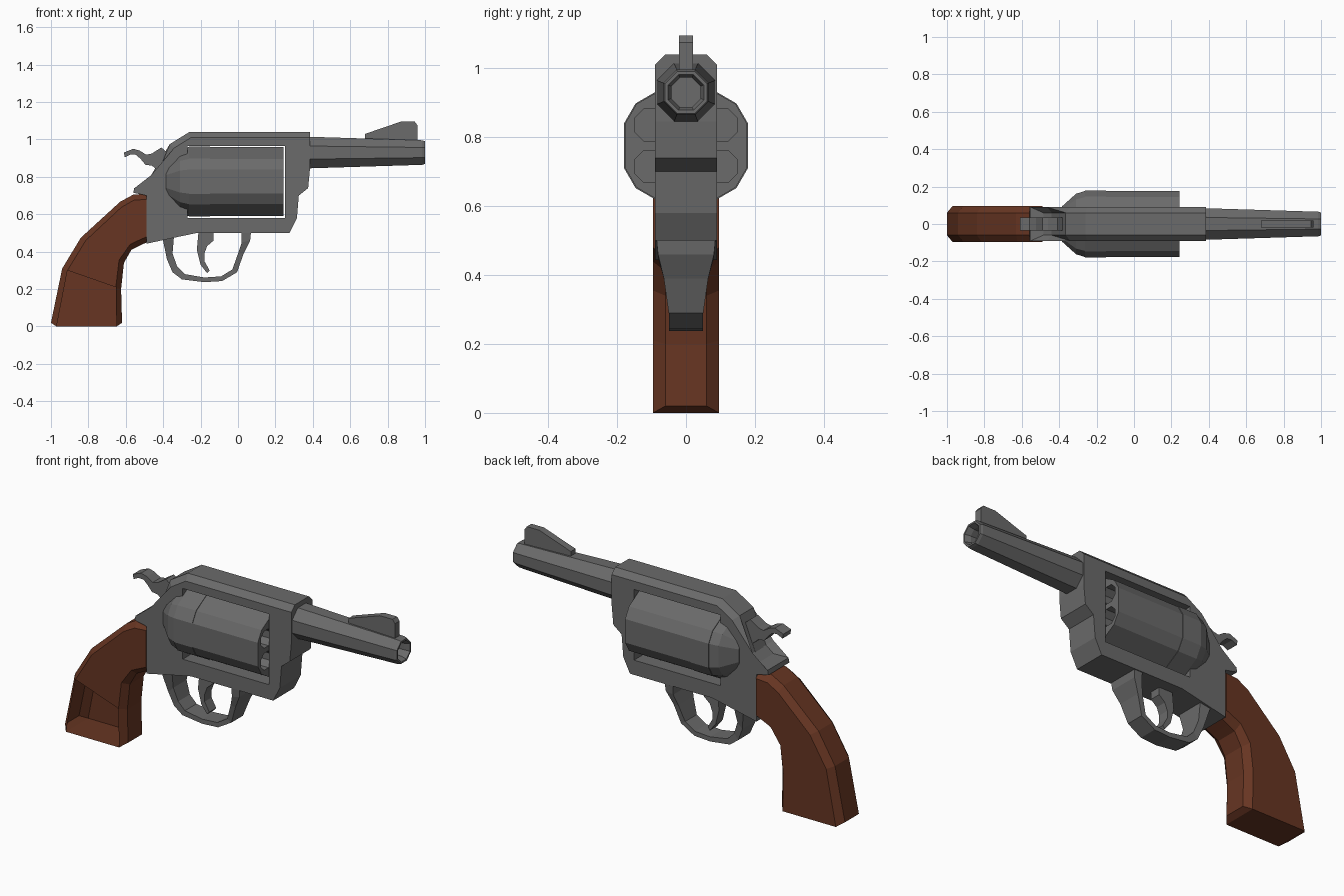
import bpy, bmesh, math
from mathutils import Vector

cube = bpy.data.objects.get("Cube")
if cube:
    bpy.data.objects.remove(cube, do_unlink=True)


def material(name, rgb):
    m = bpy.data.materials.new(name)
    m.use_nodes = True
    m.diffuse_color = (*rgb, 1)
    bsdf = next(n for n in m.node_tree.nodes if n.type == 'BSDF_PRINCIPLED')
    bsdf.inputs["Base Color"].default_value = (*rgb, 1)
    bsdf.inputs["Roughness"].default_value = 0.8
    return m


STEEL = material("grey_steel", (0.145, 0.145, 0.145))
WOOD = material("brown_wood", (0.135, 0.036, 0.016))


def finish(name, bm, mat):
    bmesh.ops.recalc_face_normals(bm, faces=bm.faces[:])
    mesh = bpy.data.meshes.new(name)
    bm.to_mesh(mesh)
    bm.free()
    mesh.materials.append(mat)
    ob = bpy.data.objects.new(name, mesh)
    bpy.context.scene.collection.objects.link(ob)
    return ob


def loft(bm, rings, cap_end=True):
    """Skin a list of closed rings, capping the ends."""
    rows = [[bm.verts.new(p) for p in ring] for ring in rings]
    for a, b in zip(rows, rows[1:]):
        for i in range(len(a)):
            j = (i + 1) % len(a)
            bm.faces.new((a[i], a[j], b[j], b[i]))
    bm.faces.new(rows[0][::-1])
    if cap_end:
        bm.faces.new(rows[-1])
    return rows


def slab(profile, half):
    """Two rings of a side profile, at either half width."""
    return [[(x, y, z) for x, z in profile] for y in (-half, half)]


def plate(name, profile, half, mat=STEEL):
    bm = bmesh.new()
    loft(bm, slab(profile, half))
    return finish(name, bm, mat)


def turned(stations, angles, zc, yc=0):
    """Rings around the x axis from (x, radius) stations."""
    return [[(x, yc + r * math.cos(a), zc + r * math.sin(a)) for a in angles]
            for x, r in stations]


def cut(ob, cutter):
    mod = ob.modifiers.new("cut", 'BOOLEAN')
    mod.object = cutter
    mod.operation = 'DIFFERENCE'
    mod.solver = 'EXACT'
    dg = bpy.context.evaluated_depsgraph_get()
    mesh = bpy.data.meshes.new_from_object(ob.evaluated_get(dg))
    ob.modifiers.clear()
    ob.data = mesh
    bpy.data.objects.remove(cutter, do_unlink=True)


OCT = [math.radians(22.5 + 45 * k) for k in range(8)]
DRUM = [math.radians(60 * k + s) for k in range(6) for s in (-20, 20)]
DRUM_Z = 0.775

# Frame: side profile with chamfered top and rear edges, and a window
outline = [(-0.26, 1.04), (0.385, 1.04), (0.385, 0.845), (0.375, 0.74),
           (0.325, 0.70), (0.315, 0.58), (0.275, 0.5), (-0.22, 0.5),
           (-0.34, 0.475), (-0.488, 0.443), (-0.488, 0.70), (-0.56, 0.715),
           (-0.555, 0.74), (-0.485, 0.755), (-0.44, 0.79), (-0.365, 0.975)]
bm = bmesh.new()
loft(bm, slab(outline, 0.09))
chamfer = [e for e in bm.edges
           if abs(e.verts[0].co.y - e.verts[1].co.y) < 0.01
           and all(v.co.z > 0.75 for v in e.verts)
           and any(v.co.x < 0.3 for v in e.verts)]
bmesh.ops.bevel(bm, geom=chamfer, offset=0.03, segments=1, affect='EDGES')
frame = finish("frame", bm, STEEL)
window = [(-0.27, 0.58), (0.25, 0.58), (0.25, 0.965), (-0.27, 0.965)]
cut(frame, plate("window_cutter", window, 0.3))

# Recoil shield: tapered bulge behind the drum
bm = bmesh.new()
loft(bm, turned([(-0.385, 0.10), (-0.31, 0.172), (-0.262, 0.188)], DRUM, DRUM_Z))
finish("recoil_shield", bm, STEEL)

# Drum with six chambers
bm = bmesh.new()
loft(bm, turned([(-0.262, 0.191), (-0.15, 0.191), (-0.15, 0.188), (0.243, 0.188)],
                DRUM, DRUM_Z))
drum = finish("drum", bm, STEEL)
bm = bmesh.new()
for k in range(6):
    a = math.radians(30 + 60 * k)
    loft(bm, turned([(0.0, 0.05), (0.3, 0.05)], OCT,
                    DRUM_Z + 0.12 * math.sin(a), 0.12 * math.cos(a)))
cut(drum, finish("chamber_cutter", bm, STEEL))

# Barrel with a hollow bore
bm = bmesh.new()
loft(bm, turned([(0.3, 0.094), (0.985, 0.071), (1.0, 0.066), (1.0, 0.056),
                 (0.97, 0.046), (0.6, 0.046)], OCT, 0.93))
finish("barrel", bm, STEEL)

# Front sight
plate("front_sight", [(0.68, 0.98), (0.68, 1.03), (0.87, 1.095), (0.945, 1.095),
                      (0.96, 1.075), (0.96, 0.98)], 0.02)

# Hammer
plate("hammer", [(-0.61, 0.93), (-0.56, 0.95), (-0.525, 0.94), (-0.49, 0.918),
                 (-0.46, 0.925), (-0.41, 0.957), (-0.39, 0.94), (-0.34, 0.9),
                 (-0.36, 0.77), (-0.45, 0.77), (-0.425, 0.83), (-0.46, 0.86),
                 (-0.495, 0.865), (-0.52, 0.895), (-0.545, 0.918),
                 (-0.575, 0.92), (-0.605, 0.905)], 0.034)

# Trigger
plate("trigger", [(-0.21, 0.52), (-0.22, 0.41), (-0.20, 0.33), (-0.165, 0.285),
                  (-0.152, 0.30), (-0.18, 0.35), (-0.18, 0.39), (-0.165, 0.43),
                  (-0.13, 0.46), (-0.13, 0.52)], 0.03)

# Trigger guard: a bent strip, wider towards the frame
outer = [(-0.405, 0.48), (-0.38, 0.36), (-0.35, 0.29), (-0.30, 0.252),
         (-0.18, 0.237), (-0.085, 0.243), (-0.005, 0.29), (0.03, 0.39),
         (0.065, 0.46), (0.07, 0.51)]
inner = [(-0.34, 0.51), (-0.35, 0.39), (-0.325, 0.32), (-0.285, 0.28),
         (-0.18, 0.262), (-0.09, 0.268), (-0.03, 0.305), (0.0, 0.39),
         (0.02, 0.45), (0.02, 0.51)]
strip = []
for (xo, zo), (xi, zi) in zip(outer, inner):
    w = 0.05 + 0.036 * min(max((zo - 0.33) / 0.15, 0), 1)
    strip.append([(xo, -w, zo), (xo, w, zo), (xi, w, zi), (xi, -w, zi)])
bm = bmesh.new()
loft(bm, strip)
finish("trigger_guard", bm, STEEL)

# Grip: chamfered sections from the frame down to the butt
spine = [((-0.488, 0.71), (-0.488, 0.45)), ((-0.56, 0.705), (-0.53, 0.43)),
         ((-0.63, 0.667), (-0.57, 0.41)), ((-0.84, 0.475), (-0.61, 0.34)),
         ((-0.94, 0.31), (-0.625, 0.20)), ((-1.0, 0.02), (-0.62, 0.02))]
sections = []
for back, front in spine:
    b, f = Vector((back[0], 0, back[1])), Vector((front[0], 0, front[1]))
    d = (f - b).normalized() * 0.03
    low = Vector((0, 0, -0.02 if back == spine[-1][0] else 0))
    n, w = Vector((0, 0.06, 0)), Vector((0, 0.096, 0))
    sb, sf = b + d + low, f - d + low
    sections.append([b - n, b + n, sb + w, sf + w, f + n, f - n, sf - w, sb - w])
bm = bmesh.new()
end = loft(bm, sections, cap_end=False)[-1]
for ids in ((0, 1, 2, 7), (7, 2, 3, 6), (3, 4, 5, 6)):
    bm.faces.new([end[i] for i in ids])
bmesh.ops.recalc_face_normals(bm, faces=bm.faces[:])
# Open panel low on one side of the grip
panel = [f for f in bm.faces if all(v.co.y < -0.09 for v in f.verts)
         and f.calc_center_median().z < 0.2]
bmesh.ops.delete(bm, geom=panel, context='FACES')
finish("grip", bm, WOOD)
